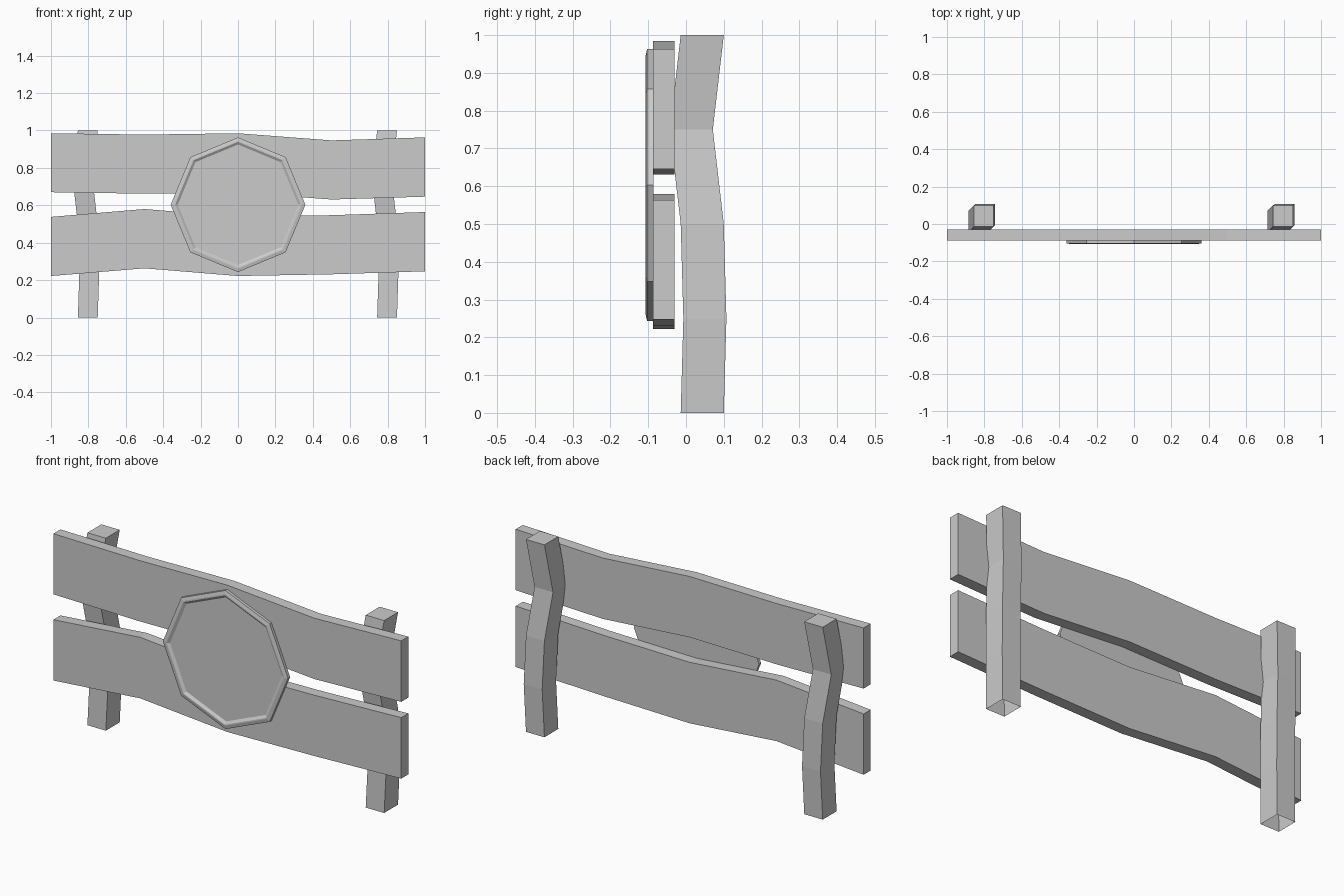
import bpy, bmesh, math
from mathutils import Vector

if "Cube" in bpy.data.objects:
    bpy.data.objects.remove(bpy.data.objects["Cube"])


def loft(name, rings, cap_start=True, cap_end=True):
    """Skin a list of equal-sized point rings into one flat-shaded object."""
    bm = bmesh.new()
    loops = [[bm.verts.new(p) for p in ring] for ring in rings]
    n = len(loops[0])
    for a, b in zip(loops, loops[1:]):
        for i in range(n):
            j = (i + 1) % n
            bm.faces.new((a[i], a[j], b[j], b[i]))
    if cap_start:
        bm.faces.new(loops[0][::-1])
    if cap_end:
        bm.faces.new(loops[-1])
    bmesh.ops.recalc_face_normals(bm, faces=bm.faces)
    mesh = bpy.data.meshes.new(name)
    bm.to_mesh(mesh)
    bm.free()
    obj = bpy.data.objects.new(name, mesh)
    bpy.context.collection.objects.link(obj)
    return obj


# Crooked posts: (x offset, y centre, z) per ring, open underneath
POST_PATH = [(0, 0.043, 0), (0.008, 0.05, 0.25), (0, 0.043, 0.5),
             (-0.029, 0.014, 0.75), (0, 0.043, 1.0)]
HX, HY = 0.053, 0.057
for name, px in (("left_post", -0.803), ("right_post", 0.797)):
    rings = [[(px + dx + sx * HX, y + sy * HY, z)
              for sx, sy in ((-1, -1), (1, -1), (1, 1), (-1, 1))]
             for dx, y, z in POST_PATH]
    loft(name, rings, cap_start=False)

# Wavy planks: (bottom, top) heights at five even stations
Y0, Y1 = -0.088, -0.03
PLANKS = {
    "upper_plank": [(0.67, 0.985), (0.662, 0.978), (0.669, 0.985),
                    (0.631, 0.947), (0.646, 0.963)],
    "lower_plank": [(0.222, 0.538), (0.263, 0.58), (0.222, 0.539),
                    (0.231, 0.547), (0.247, 0.564)],
}
for name, heights in PLANKS.items():
    rings = [[(-1 + 0.5 * i, y, z)
              for y, z in ((Y0, lo), (Y1, lo), (Y1, hi), (Y0, hi))]
             for i, (lo, hi) in enumerate(heights)]
    loft(name, rings)

# Octagonal sign plate with a chamfered rim and shallow recess: (radius, y)
PLATE = [(0.36, -0.086), (0.36, -0.103), (0.342, -0.107),
         (0.336, -0.107), (0.322, -0.098)]
centre = Vector((0, 0, 0.603))
rings = [[centre + Vector((r * math.sin(k * math.pi / 4), y,
                           r * math.cos(k * math.pi / 4))) for k in range(8)]
         for r, y in PLATE]
loft("sign_plate", rings)
